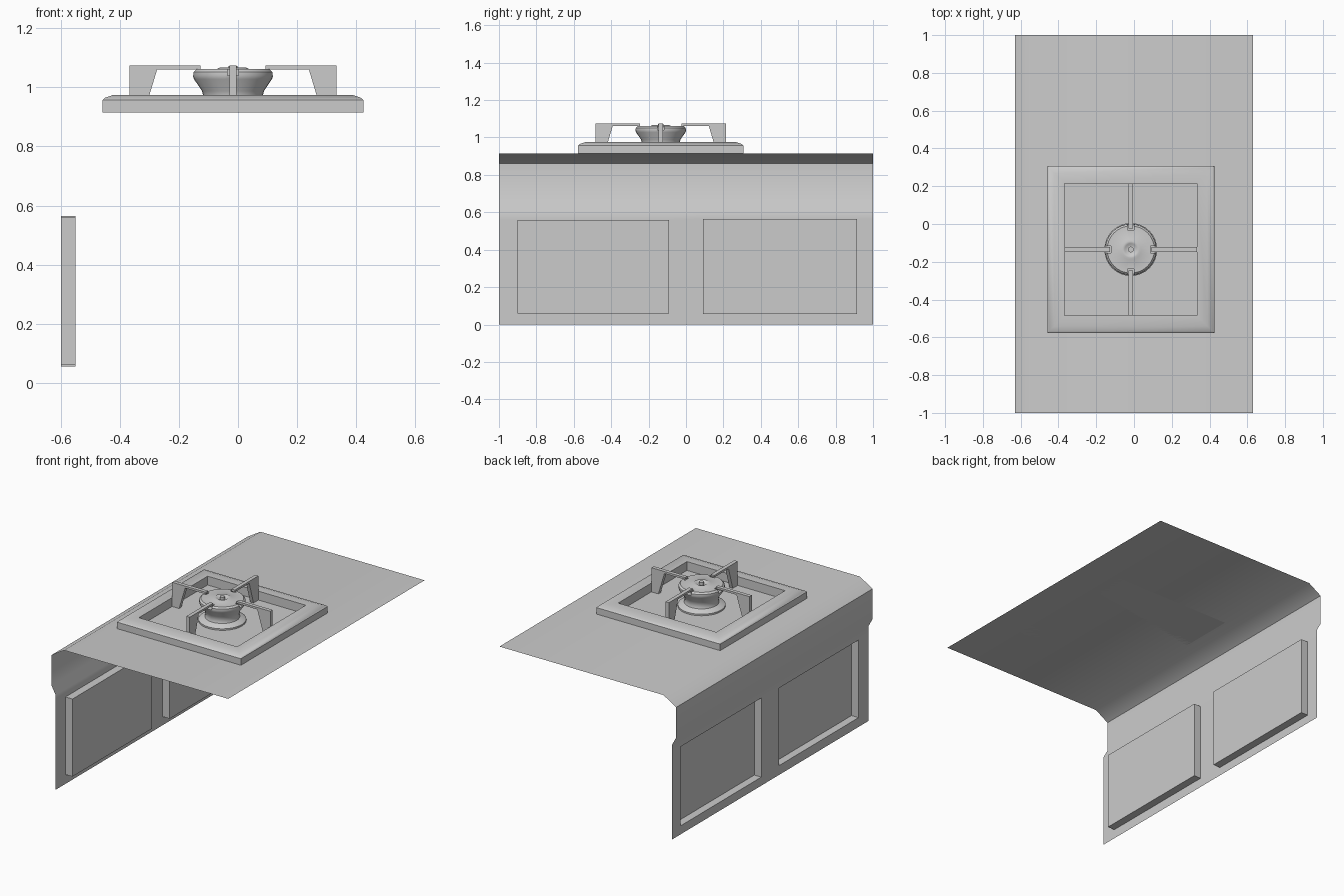
import bpy, bmesh, math
from mathutils import Matrix, Vector

if "Cube" in bpy.data.objects:
    bpy.data.objects.remove(bpy.data.objects["Cube"])

CX, CY = -0.017, -0.135          # burner centre


def finish(name, bm, recalc=True, angle=40):
    if recalc:
        bmesh.ops.recalc_face_normals(bm, faces=bm.faces)
    me = bpy.data.meshes.new(name)
    bm.to_mesh(me)
    bm.free()
    ob = bpy.data.objects.new(name, me)
    bpy.context.collection.objects.link(ob)
    if angle:
        smooth(ob, angle)
    return ob


def smooth(ob, angle):
    bpy.ops.object.select_all(action='DESELECT')
    ob.select_set(True)
    bpy.context.view_layer.objects.active = ob
    bpy.ops.object.shade_smooth_by_angle(angle=math.radians(angle))


def bridge(bm, loops):
    for a, b in zip(loops, loops[1:]):
        n = len(a)
        for i in range(n):
            bm.faces.new((a[i], a[(i + 1) % n], b[(i + 1) % n], b[i]))


def prism(bm, profile, width, rot):
    """Extrude a radial (r, z) profile sideways and turn it about the burner."""
    m = Matrix.Translation((CX, CY, 0)) @ Matrix.Rotation(rot, 4, 'Z')
    sides = [[bm.verts.new(m @ Vector((r, s * width / 2, z))) for r, z in profile]
             for s in (-1, 1)]
    bridge(bm, sides)
    bm.faces.new(sides[0])
    bm.faces.new(sides[1])


# counter: open sheet with two recessed door panels
rows = [(-.6, 0), (-.6, .06), (-.6, .56), (-.6, .61), (-.63, .665),
        (-.63, .86), (-.54, .915), (.63, .915)]
cols = [-1, -.9, -.09, .09, .915, 1]
bm = bmesh.new()
grid = []
for r, (x, z) in enumerate(rows):
    dz = {1: -.005, 2: .005}.get(r, 0)      # right panel is slightly taller
    grid.append([bm.verts.new((x, y, z + (dz if y > 0 else 0))) for y in cols])
panels = []
for r in range(len(rows) - 1):
    for c in range(len(cols) - 1):
        f = bm.faces.new((grid[r][c], grid[r + 1][c], grid[r + 1][c + 1], grid[r][c + 1]))
        if r == 1 and c in (1, 3):
            panels.append(f)
for f in bmesh.ops.extrude_discrete_faces(bm, faces=panels)['faces']:
    bmesh.ops.translate(bm, verts=f.verts, vec=(.05, 0, 0))
finish("counter", bm, recalc=False)

# stove base: bevelled square rim around a sunken pan
bm = bmesh.new()
loops = []
for h, z in [(.442, .915), (.442, .957), (.433, .965), (.405, .975),
             (.35, .975), (.35, .918)]:
    loops.append([bm.verts.new((CX + sx * h, CY + sy * h, z))
                  for sx, sy in ((-1, -1), (1, -1), (1, 1), (-1, 1))])
bridge(bm, loops)
bm.faces.new(loops[-1])
bm.faces.new(loops[0])
finish("stove_base", bm)

# burner: lathed body with foot, waist, rounded head and centre knob
profile = [(.14, .917), (.14, .928), (.128, .935), (.103, .945), (.098, .96),
           (.105, .988), (.132, 1.028), (.136, 1.04), (.135, 1.052), (.125, 1.062),
           (.055, 1.062), (.045, 1.067), (.032, 1.064), (.022, 1.056),
           (.015, 1.056), (.015, 1.073)]
N = 32
bm = bmesh.new()
loops = [[bm.verts.new((CX + r * math.cos(2 * math.pi * i / N),
                        CY + r * math.sin(2 * math.pi * i / N), z)) for i in range(N)]
         for r, z in profile]
bridge(bm, loops)
bm.faces.new(loops[0])
bm.faces.new(loops[-1])
burner = finish("burner", bm, angle=None)

# notches in the burner head for the arms
bm = bmesh.new()
for k in range(4):
    prism(bm, [(.104, 1.04), (.18, 1.04), (.18, 1.1), (.104, 1.1)], .036, k * math.pi / 2)
cutter = finish("notch_cutter", bm, angle=None)
cutter.hide_render = True
mod = burner.modifiers.new("notches", 'BOOLEAN')
mod.operation = 'DIFFERENCE'
mod.object = cutter
mod.solver = 'EXACT'
bpy.context.view_layer.objects.active = burner
bpy.ops.object.modifier_apply(modifier=mod.name)
bpy.data.objects.remove(cutter)
smooth(burner, 40)

# four pan supports: tapered leg with a thin arm
arm = [(.35, .918), (.35, 1.074), (.11, 1.074), (.11, 1.061), (.257, 1.061), (.3, .918)]
for k, side in enumerate(("right", "back", "left", "front")):
    bm = bmesh.new()
    prism(bm, arm, .024, k * math.pi / 2)
    finish("pan_support_" + side, bm, angle=20)
